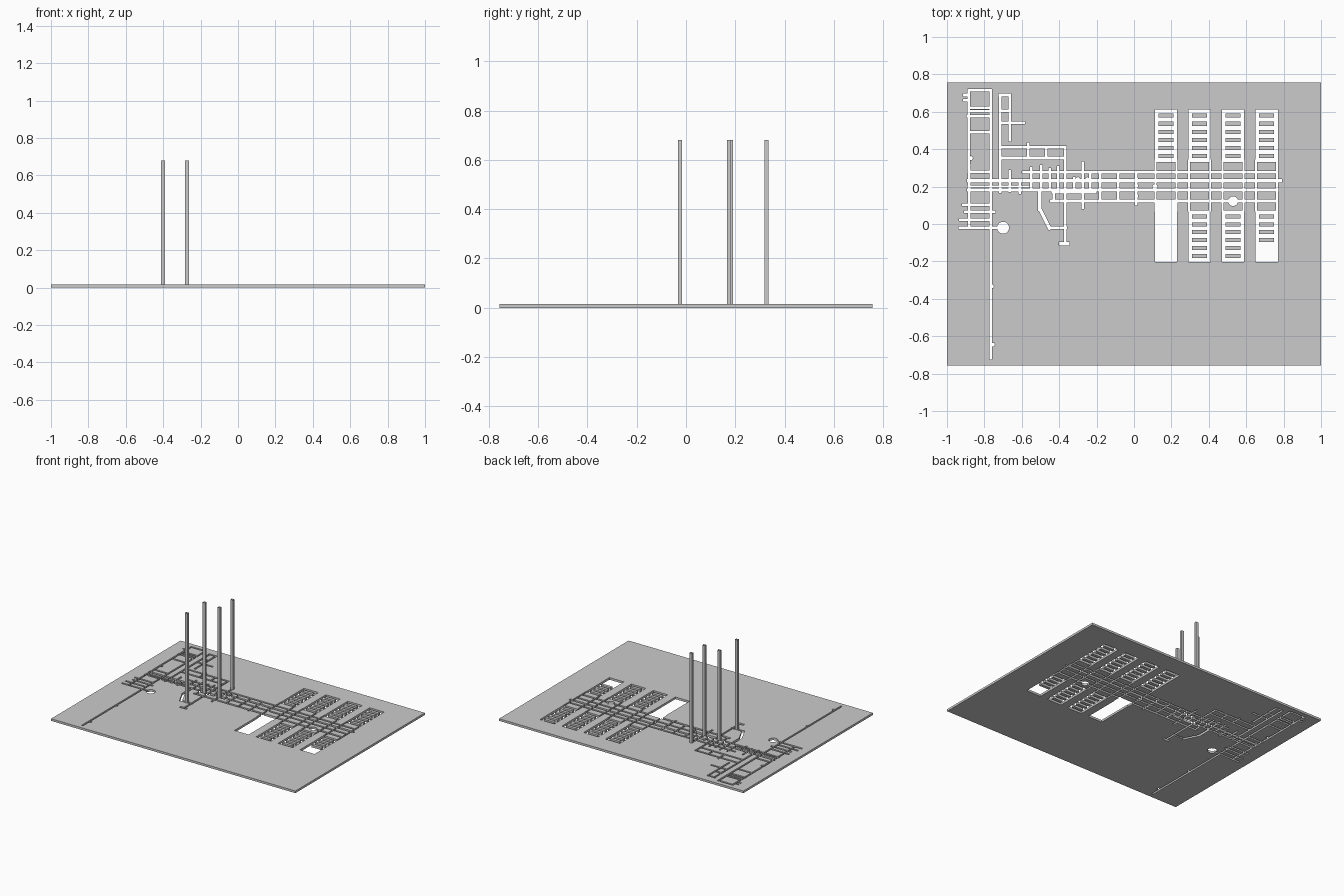
import bpy, bmesh, math
from mathutils import Vector

T = 0.016   # slab thickness
W = 0.015   # usual corridor width
cut = bmesh.new()
count = 0


def prism(bm, pts, z0, z1, caps=True):
    lo = [bm.verts.new((x, y, z0)) for x, y in pts]
    hi = [bm.verts.new((x, y, z1)) for x, y in pts]
    n = len(pts)
    for i in range(n):
        j = (i + 1) % n
        bm.faces.new((lo[i], lo[j], hi[j], hi[i]))
    if caps:
        bm.faces.new(lo[::-1])
        bm.faces.new(hi)


def void(pts):
    # each cutter gets a slightly different height to avoid coplanar caps
    global count
    count += 1
    prism(cut, pts, -0.05 - count * 0.0003, 0.05 + count * 0.0003)


def rect(x0, x1, y0, y1):
    void([(x0, y0), (x1, y0), (x1, y1), (x0, y1)])


def hall(a, b, w=W):
    a, b = Vector(a), Vector(b)
    d = (b - a).normalized()
    n = Vector((-d.y, d.x)) * w / 2
    void([a - n, b - n, b + n, a + n])


def disc(x, y, r, n=24):
    void([(x + r * math.cos(2 * math.pi * i / n), y + r * math.sin(2 * math.pi * i / n)) for i in range(n)])


def make(name, bm):
    me = bpy.data.meshes.new(name)
    bm.to_mesh(me)
    bm.free()
    ob = bpy.data.objects.new(name, me)
    bpy.context.collection.objects.link(ob)
    return ob


# ladder-shaped rooms on the right: two rails with rungs, blocks left between
for k, x0 in enumerate((0.112, 0.291, 0.47, 0.65)):
    x1 = x0 + 0.119
    for a, b in ((x0, x0 + 0.0193), (x1 - 0.0197, x1)):
        rect(a, b, 0.331, 0.612)
        if k:
            rect(a, b, -0.203, 0.071)
    for i in range(7):
        y = 0.601 - i * 0.0433
        rect(x0 + 0.002, x1 - 0.002, y - 0.0105, y + 0.0108)
        if k and not (k == 3 and i > 4):
            y = 0.062 - i * 0.0425
            rect(x0 + 0.002, x1 - 0.002, y - 0.0103, y + 0.0107)
    # links between rooms and main corridors
    for x in (x0 + 0.0032, x1 - 0.0035):
        hall((x, 0.066), (x, 0.345), 0.011)
rect(0.1135, 0.2297, -0.2035, 0.128)
rect(0.6515, 0.7675, -0.2025, -0.108)
disc(0.53, 0.122, 0.026)
disc(0.112, 0.2, 0.013)

# main long corridors
for y, x0, x1, w in ((0.276, -0.6, 0.77, 0.014), (0.232, -0.893, 0.79, 0.018),
                     (0.182, -0.893, 0.772, 0.014), (0.123, -0.45, 0.768, 0.016),
                     (0.279, -0.89, -0.76, 0.014), (0.2, -0.89, -0.56, 0.012)):
    hall((x0, y), (x1, y), w)

# other east-west corridors: y, x start, x end
for y, x0, x1 in ((0.716, -0.89, -0.765), (0.69, -0.915, -0.88), (0.662, -0.915, -0.88),
                  (0.622, -0.89, -0.77), (0.602, -0.89, -0.77), (0.576, -0.895, -0.77),
                  (0.49, -0.89, -0.77), (0.69, -0.725, -0.657), (0.605, -0.715, -0.66),
                  (0.541, -0.72, -0.583), (0.411, -0.71, -0.362), (0.353, -0.71, -0.365),
                  (0.103, -0.92, -0.765), (0.065, -0.91, -0.74), (0.022, -0.935, -0.765),
                  (-0.02, -0.937, -0.7), (-0.02, -0.455, -0.357), (0.17, -0.44, -0.2)):
    hall((x0, y), (x1, y), 0.014)
hall((-0.4, -0.105), (-0.344, -0.105), 0.018)

# north-south corridors: x, y start, y end
for x, y0, y1 in ((-0.884, 0.55, 0.723), (-0.884, 0.29, 0.58), (-0.881, -0.02, 0.32),
                  (-0.715, 0.165, 0.695), (-0.664, 0.44, 0.695), (-0.664, 0.17, 0.29),
                  (-0.565, 0.35, 0.435), (-0.47, 0.35, 0.415), (-0.368, -0.11, 0.415),
                  (-0.61, 0.16, 0.235), (-0.55, 0.175, 0.305), (-0.495, 0.175, 0.315),
                  (-0.45, 0.175, 0.3), (-0.405, 0.175, 0.31), (-0.43, 0.115, 0.18),
                  (-0.275, 0.08, 0.335), (-0.234, 0.17, 0.28), (-0.18, 0.12, 0.28),
                  (-0.085, 0.12, 0.28), (0.012, 0.1, 0.275), (-0.32, 0.17, 0.25)):
    hall((x, y0), (x, y1), 0.013)
hall((-0.767, -0.725), (-0.767, 0.721), 0.013)

# small niches and shaft feet
for x, y in ((-0.872, 0.352), (-0.76, -0.333), (-0.755, -0.645), (-0.73, 0.232), (-0.3, 0.24),
             (-0.25, 0.24), (0.012, 0.15), (0.012, 0.205), (0.012, 0.24)):
    disc(x, y, 0.011, 8)

# bent passage and round chamber
hall((-0.503, 0.18), (-0.503, 0.07), 0.018)
hall((-0.503, 0.08), (-0.448, -0.03), 0.018)
disc(-0.7, -0.02, 0.032)

cutter = make("corridor_cutter", cut)
cutter.hide_render = True
cutter.hide_set(True)

# floor slab
bm = bmesh.new()
prism(bm, [(-1, -0.757), (1, -0.757), (1, 0.757), (-1, 0.757)], 0, T)
slab = make("floor_slab", bm)
mod = slab.modifiers.new("corridors", "BOOLEAN")
mod.operation = "DIFFERENCE"
mod.solver = "EXACT"
mod.use_self = True
mod.object = cutter
bpy.context.view_layer.objects.active = slab
bpy.ops.object.modifier_apply(modifier=mod.name)
bpy.data.objects.remove(cutter)

# four tall open-topped shafts
for i, (x, y) in enumerate(((-0.401, -0.024), (-0.401, 0.183), (-0.273, 0.175), (-0.273, 0.326))):
    bm = bmesh.new()
    h, k = 0.0105, 0.008
    prism(bm, [(x - h, y - k), (x + h, y - k), (x + h, y + k), (x - h, y + k)], 0, 0.68, caps=False)
    make(f"shaft_{i + 1}", bm)
